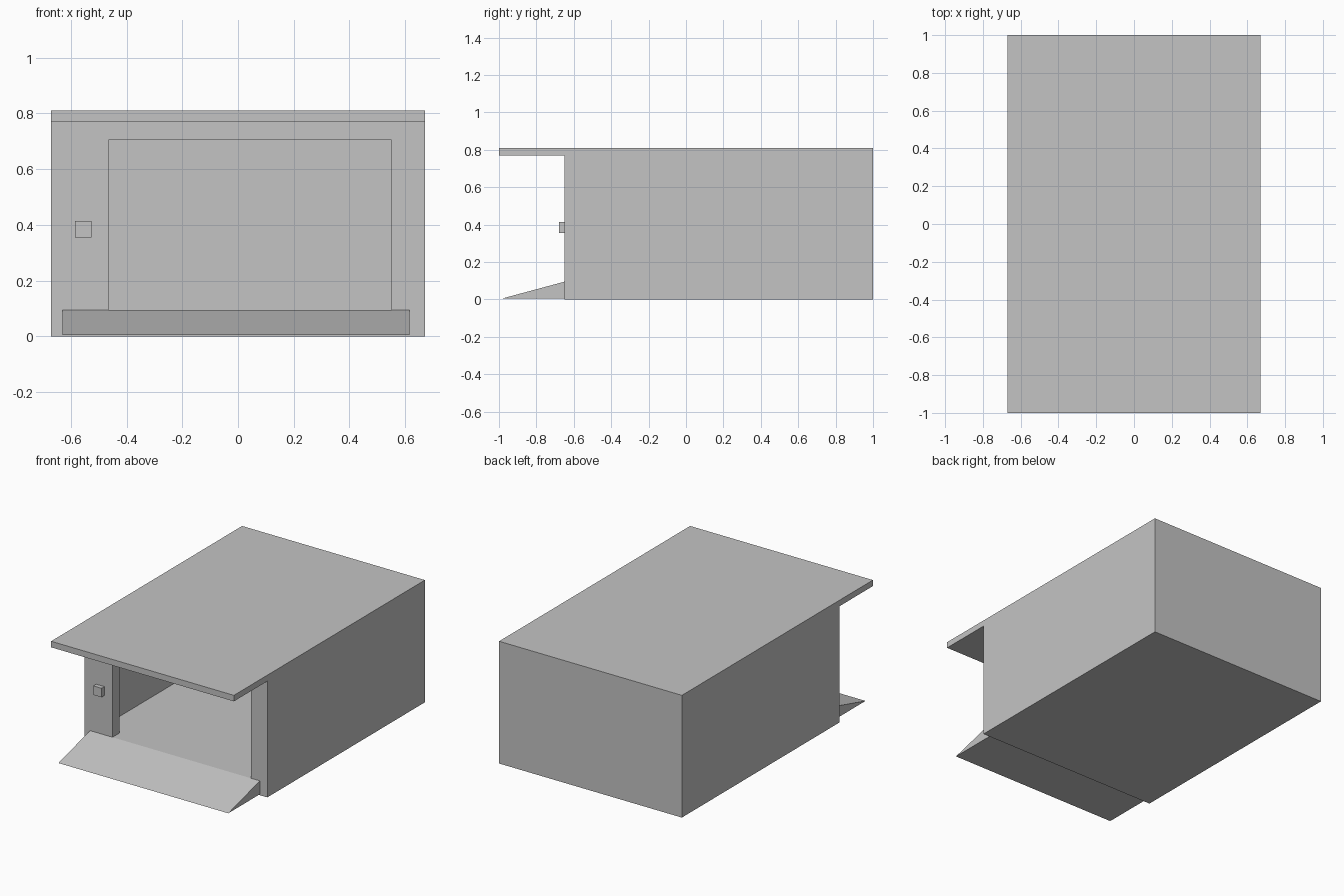
import bpy, bmesh

if "Cube" in bpy.data.objects:
    bpy.data.objects.remove(bpy.data.objects["Cube"])

grey = bpy.data.materials.new("plain grey")
grey.diffuse_color = (0.55, 0.55, 0.55, 1)
grey.use_nodes = True
grey.node_tree.nodes["Principled BSDF"].inputs["Base Color"].default_value = grey.diffuse_color


def extrude_x(name, profile, x0, x1):
    """Solid made by sweeping a (y, z) profile from x0 to x1."""
    bm = bmesh.new()
    face = bm.faces.new([bm.verts.new((x0, y, z)) for y, z in profile])
    out = bmesh.ops.extrude_face_region(bm, geom=[face])
    verts = [g for g in out["geom"] if isinstance(g, bmesh.types.BMVert)]
    bmesh.ops.translate(bm, verts=verts, vec=(x1 - x0, 0, 0))
    bmesh.ops.recalc_face_normals(bm, faces=bm.faces)
    mesh = bpy.data.meshes.new(name)
    bm.to_mesh(mesh)
    bm.free()
    mesh.materials.append(grey)
    obj = bpy.data.objects.new(name, mesh)
    bpy.context.collection.objects.link(obj)
    return obj


def box(name, x0, x1, y0, y1, z0, z1):
    return extrude_x(name, [(y0, z0), (y1, z0), (y1, z1), (y0, z1)], x0, x1)


def cut(target, cutter):
    mod = target.modifiers.new("cut", "BOOLEAN")
    mod.operation = "DIFFERENCE"
    mod.solver = "EXACT"
    mod.object = cutter
    bpy.context.view_layer.objects.active = target
    bpy.ops.object.modifier_apply(modifier=mod.name)
    bpy.data.objects.remove(cutter)


# Shed body with the roof overhanging the front
body = extrude_x("shed_body", [(-0.65, 0), (1, 0), (1, 0.81), (-1, 0.81),
                               (-1, 0.77), (-0.65, 0.77)], -0.67, 0.67)
# Hollow room, then the off-centre door opening
cut(body, box("room_cutter", -0.60, 0.60, -0.575, 0.93, 0.095, 0.77))
cut(body, box("door_cutter", -0.465, 0.55, -0.75, -0.5, 0.095, 0.705))

# Entrance ramp
extrude_x("entrance_ramp", [(-0.98, 0.006), (-0.65, 0.006), (-0.65, 0.095)],
          -0.63, 0.615)

# Small control box beside the door
box("control_box", -0.585, -0.525, -0.68, -0.65, 0.355, 0.415)
